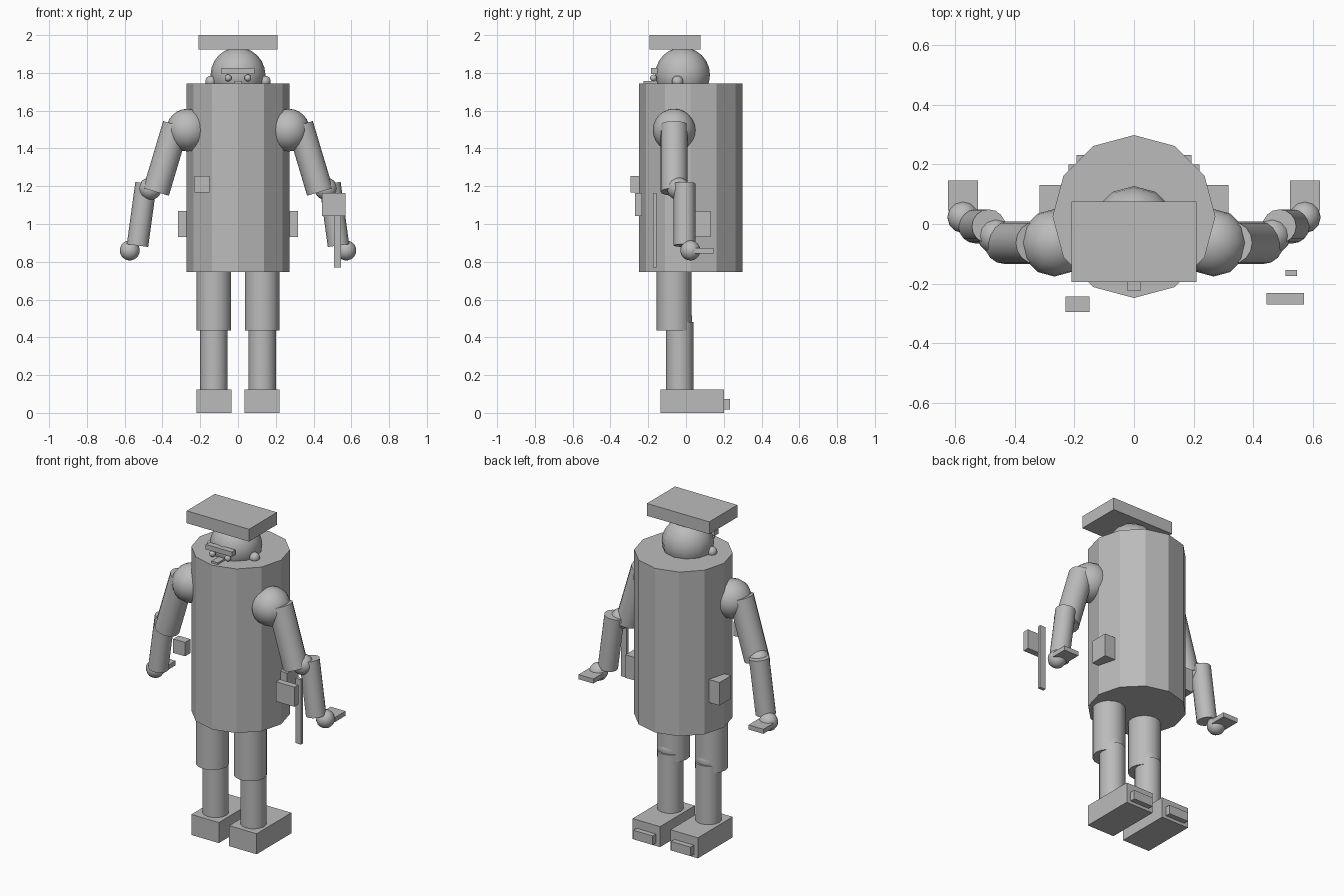
import bpy
import math
from mathutils import Vector

cube = bpy.data.objects.get("Cube")
if cube:
    bpy.data.objects.remove(cube, do_unlink=True)

# Single plain material
grey = bpy.data.materials.new("plain_grey")
grey.use_nodes = True
GREY = (0.5, 0.5, 0.5, 1)
grey.diffuse_color = GREY
grey.node_tree.nodes["Principled BSDF"].inputs["Base Color"].default_value = GREY


def finish(name):
    ob = bpy.context.object
    ob.name = name
    ob.data.materials.append(grey)
    return ob


def box(name, x, y, z):
    """Box given by its (min, max) range on each axis."""
    spans = [sorted(r) for r in (x, y, z)]
    bpy.ops.mesh.primitive_cube_add(size=1, location=[(a + b) / 2 for a, b in spans])
    ob = finish(name)
    ob.scale = [b - a for a, b in spans]
    bpy.ops.object.transform_apply(location=False, rotation=False, scale=True)


def ball(name, centre, radius):
    bpy.ops.mesh.primitive_uv_sphere_add(segments=12, ring_count=12,
                                         radius=radius, location=centre)
    finish(name)
    bpy.ops.object.shade_smooth()


def rod(name, start, end, radius, sides=16):
    """Capped cylinder between two points."""
    start, end = Vector(start), Vector(end)
    axis = end - start
    bpy.ops.mesh.primitive_cylinder_add(
        vertices=sides, radius=radius, depth=axis.length, location=(start + end) / 2,
        rotation=axis.to_track_quat('Z', 'Y').to_euler())
    finish(name)
    bpy.ops.object.shade_smooth_by_angle(angle=math.radians(25))


# Faceted torso
rod("torso", (0, 0.025, 0.745), (0, 0.025, 1.745), 0.273, sides=12)

# Head, flat cap and face
ball("head", (0, -0.018, 1.79), 0.145)
box("cap", (-0.21, 0.21), (-0.194, 0.076), (1.925, 2.0))
box("brow", (-0.088, 0.088), (-0.185, -0.15), (1.795, 1.825))
box("nose", (-0.021, 0.021), (-0.225, -0.15), (1.735, 1.757))

# Paired parts: s = 1 is the left side, s = -1 the right
for side, s in (("left", 1), ("right", -1)):
    ball(side + "_eye", (s * 0.052, -0.172, 1.773), 0.018)
    ball(side + "_ear", (s * 0.143, -0.045, 1.755), 0.03)

    # Arm
    ball(side + "_shoulder", (s * 0.267, -0.063, 1.497), 0.113)
    rod(side + "_upper_arm", (s * 0.434, -0.063, 1.17), (s * 0.328, -0.063, 1.525), 0.071)
    ball(side + "_elbow", (s * 0.465, -0.04, 1.187), 0.06)
    rod(side + "_forearm", (s * 0.532, -0.008, 0.886), (s * 0.487, -0.008, 1.215), 0.057)
    ball(side + "_hand", (s * 0.573, 0.023, 0.86), 0.053)
    box(side + "_fingers", (s * 0.523, s * 0.623), (0.045, 0.145), (0.845, 0.873))

    # Hip pouch
    box(side + "_pouch", (s * 0.23, s * 0.317), (0.02, 0.13), (0.93, 1.07))

    # Leg and shoe
    rod(side + "_thigh", (s * 0.128, -0.063, 0.435), (s * 0.128, -0.063, 0.82), 0.092)
    ball(side + "_knee", (s * 0.128, -0.045, 0.495), 0.078)
    rod(side + "_shin", (s * 0.128, -0.033, 0.1), (s * 0.128, -0.033, 0.48), 0.073)
    box(side + "_shoe", (s * 0.035, s * 0.22), (-0.135, 0.2), (0, 0.125))
    box(side + "_heel_tab", (s * 0.062, s * 0.193), (0.19, 0.232), (0.018, 0.073))

# Floating accessories
box("badge", (-0.23, -0.15), (-0.295, -0.243), (1.168, 1.253))
box("holster", (0.445, 0.57), (-0.27, -0.232), (1.043, 1.163))
box("baton", (0.508, 0.546), (-0.174, -0.155), (0.77, 1.165))
